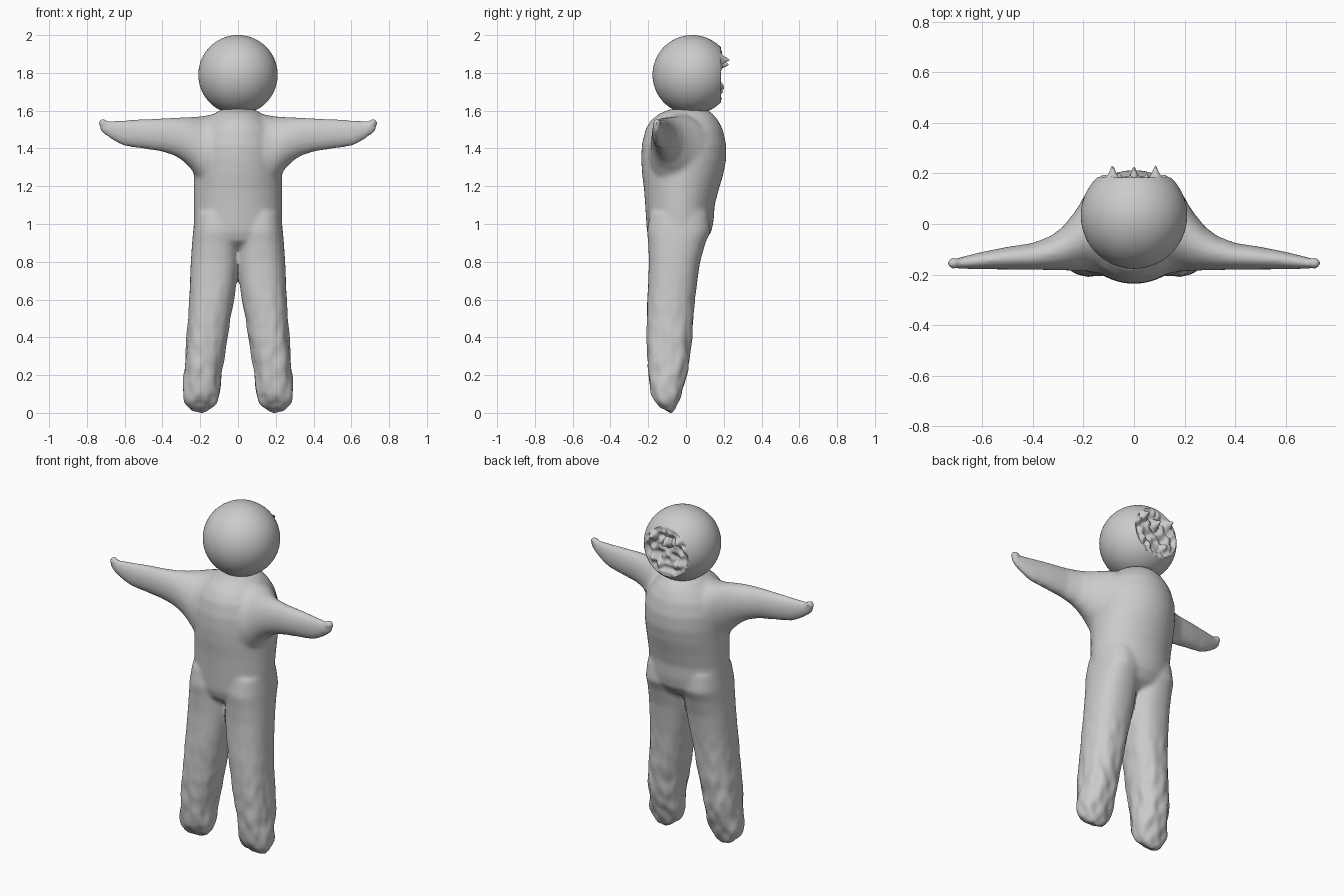
import bpy, bmesh, math
from mathutils import Vector, noise

if "Cube" in bpy.data.objects:
    bpy.data.objects.remove(bpy.data.objects["Cube"])

N = 40


def loft(bm, rings, power=2.0):
    """Skin a closed tube through rings of points and fix its normals."""
    loops = [[bm.verts.new(p) for p in ring] for ring in rings]
    faces = [bm.faces.new(loops[0]), bm.faces.new(loops[-1])]
    for a, b in zip(loops, loops[1:]):
        for i in range(N):
            j = (i + 1) % N
            faces.append(bm.faces.new((a[i], a[j], b[j], b[i])))
    bmesh.ops.recalc_face_normals(bm, faces=faces)


def oval(u0, u1, v0, v1, power=2.0):
    """Superellipse points between the limits u0..u1 and v0..v1."""
    pts = []
    for i in range(N):
        t = 2 * math.pi * i / N
        c, s = math.cos(t), math.sin(t)
        pts.append(((u0 + u1) / 2 + (u1 - u0) / 2 * math.copysign(abs(c) ** (2 / power), c),
                    (v0 + v1) / 2 + (v1 - v0) / 2 * math.copysign(abs(s) ** (2 / power), s)))
    return pts


# torso: z, half width, front y, back y
TORSO = [(1.612, .06, -.05, .09), (1.605, .09, -.09, .11), (1.585, .125, -.14, .14),
         (1.55, .165, -.185, .17), (1.50, .205, -.215, .195), (1.42, .23, -.234, .213),
         (1.34, .235, -.237, .213), (1.26, .235, -.232, .197), (1.18, .235, -.222, .173),
         (1.10, .235, -.216, .152), (1.02, .235, -.211, .147), (.96, .235, -.207, .135),
         (.91, .22, -.19, .10), (.87, .16, -.14, .04)]
# leg: z, inner x, outer x, front y, back y
LEG = [(1.06, .0, .225, -.19, .12), (.96, -.005, .238, -.207, .13), (.90, -.005, .243, -.2, .103),
       (.80, -.005, .25, -.196, .075), (.70, .006, .254, -.2, .06), (.60, .022, .258, -.205, .048),
       (.40, .056, .272, -.208, .032), (.25, .083, .283, -.203, .015), (.16, .093, .289, -.193, -.004),
       (.10, .097, .29, -.184, -.025), (.06, .105, .285, -.165, -.04), (.03, .125, .27, -.14, -.05),
       (.008, .16, .24, -.105, -.06), (.0, .185, .215, -.09, -.07)]
# arm: x, front y, back y, bottom z, top z
ARM = [(.10, -.205, .16, 1.12, 1.588), (.18, -.188, .125, 1.18, 1.572), (.21, -.186, .085, 1.23, 1.569),
       (.24, -.185, .04, 1.28, 1.567), (.28, -.183, -.01, 1.325, 1.565), (.33, -.182, -.048, 1.36, 1.563),
       (.40, -.181, -.075, 1.383, 1.56), (.50, -.18, -.09, 1.398, 1.555), (.60, -.179, -.11, 1.412, 1.55),
       (.65, -.178, -.122, 1.435, 1.548), (.70, -.176, -.135, 1.468, 1.545), (.725, -.17, -.143, 1.49, 1.54),
       (.735, -.16, -.15, 1.505, 1.53)]

bm = bmesh.new()
loft(bm, [[(x, y, z) for x, y in oval(-w, w, f, b)] for z, w, f, b in TORSO])
for s in (1, -1):
    loft(bm, [[(s * x, y, z) for x, y in oval(i, o, f, b, 2.3)] for z, i, o, f, b in LEG])
    loft(bm, [[(s * x, y, z) for y, z in oval(f, b, lo, hi)] for x, f, b, lo, hi in ARM])
    # curled fingertip
    tip = bmesh.ops.create_icosphere(bm, subdivisions=3, radius=.024)
    bmesh.ops.translate(bm, verts=tip["verts"], vec=(s * .715, -.155, 1.535))
me = bpy.data.meshes.new("raw_body")
bm.to_mesh(me)
bm.free()
raw = bpy.data.objects.new("raw_body", me)
bpy.context.collection.objects.link(raw)

# fuse and soften the body
m = raw.modifiers.new("fuse", 'REMESH')
m.mode = 'VOXEL'
m.voxel_size = .011
m = raw.modifiers.new("soften", 'SMOOTH')
m.factor = .5
m.iterations = 8
dg = bpy.context.evaluated_depsgraph_get()
body_mesh = bpy.data.meshes.new_from_object(raw.evaluated_get(dg))
bpy.data.objects.remove(raw)
body = bpy.data.objects.new("body", body_mesh)
bpy.context.collection.objects.link(body)

# rough, crumpled lower legs
bm = bmesh.new()
bm.from_mesh(body_mesh)
bm.normal_update()
moves = []
for v in bm.verts:
    k = min(1, max(0, (.75 - v.co.z) / .55))
    n = noise.noise(Vector((abs(v.co.x) * 24, v.co.y * 24, v.co.z * 11)))
    moves.append(v.normal * n * .011 * k)
for v, d in zip(bm.verts, moves):
    v.co += d
low = min(v.co.z for v in bm.verts)
for v in bm.verts:
    if v.co.z < .3:
        v.co.z -= low * (1 - v.co.z / .3)
bm.to_mesh(body_mesh)
bm.free()

# head: smooth ball with a torn hollow at the back
C = Vector((0, .033, 1.79))
R = .21
SPIKES = [(-.085, .238, 1.87), (0, .235, 1.845), (.085, .238, 1.87), (-.06, .205, 1.72), (.05, .2, 1.70)]
bm = bmesh.new()
bmesh.ops.create_icosphere(bm, subdivisions=6, radius=R)
for v in bm.verts:
    v.co += C
    over = v.co.y - .185
    if over > 0:
        n = noise.noise(Vector((abs(v.co.x) * 28, 3, v.co.z * 28)))
        v.co.y = .185 - over * .3 + n * .025 * min(1, over / .02)
        for x, y, z in SPIKES:
            d = math.hypot(v.co.x - x, (v.co.z - z) * .8)
            if d < .03:
                v.co.y += (y - v.co.y) * (1 - d / .03) ** 1.3
hm = bpy.data.meshes.new("head")
bm.to_mesh(hm)
bm.free()
head = bpy.data.objects.new("head", hm)
bpy.context.collection.objects.link(head)

for ob in (body, head):
    bpy.ops.object.select_all(action='DESELECT')
    ob.select_set(True)
    bpy.context.view_layer.objects.active = ob
    bpy.ops.object.shade_smooth_by_angle(angle=math.radians(35))
